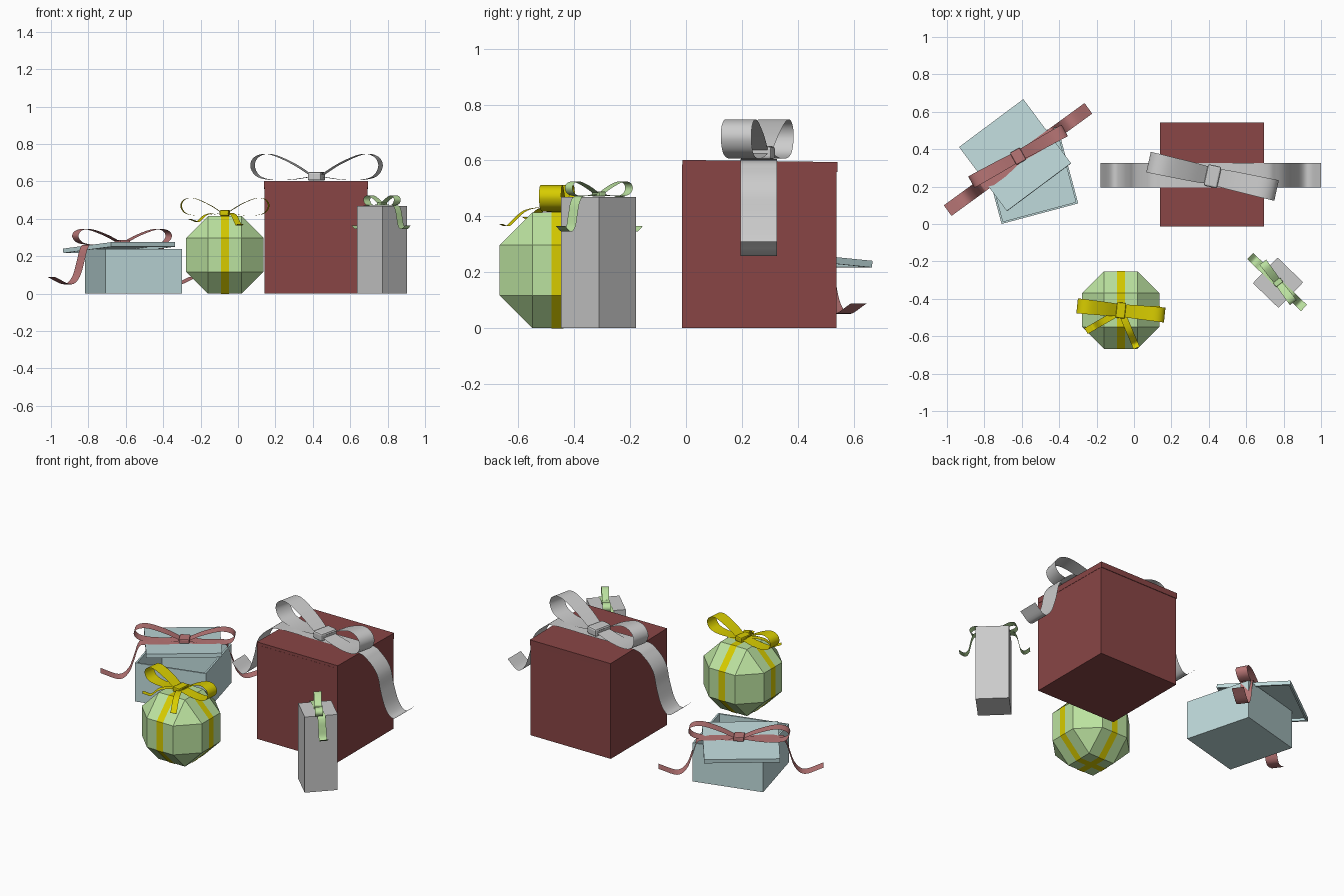
import bpy, bmesh, math
from itertools import product
from mathutils import Matrix, Vector, geometry

if "Cube" in bpy.data.objects:
    bpy.data.objects.remove(bpy.data.objects["Cube"])


def material(name, rgb):
    m = bpy.data.materials.new(name)
    m.diffuse_color = (*rgb, 1)
    m.use_nodes = True
    m.node_tree.nodes["Principled BSDF"].inputs["Base Color"].default_value = m.diffuse_color
    return m


RED = material("dark_red", (0.25, 0.06, 0.06))
TEAL = material("pale_teal", (0.52, 0.70, 0.71))
GREEN = material("light_green", (0.50, 0.76, 0.35))
YELLOW = material("yellow", (0.68, 0.60, 0.0))
PINK = material("dusty_pink", (0.48, 0.18, 0.18))


def finish(name, bm, mat=None, mw=Matrix(), smooth=False):
    me = bpy.data.meshes.new(name)
    bm.to_mesh(me)
    bm.free()
    ob = bpy.data.objects.new(name, me)
    bpy.context.collection.objects.link(ob)
    ob.matrix_world = mw
    if mat:
        me.materials.append(mat)
    if smooth:
        for p in me.polygons:
            p.use_smooth = True
    return ob


def place(x, y, z, deg=0, tilt=0):
    return (Matrix.Translation((x, y, z)) @ Matrix.Rotation(math.radians(deg), 4, 'Z')
            @ Matrix.Rotation(tilt, 4, 'X'))


def box(name, size, mw, mat=None, wall=0, floor=0, flip=False, bevel=0):
    """Box standing on z = 0; with a wall it is hollow and open (flip: open below)."""
    bm = bmesh.new()
    bmesh.ops.create_cube(bm, size=1)
    bmesh.ops.translate(bm, verts=bm.verts, vec=(0, 0, 0.5))
    bmesh.ops.scale(bm, verts=bm.verts, vec=size)
    if wall:
        bm.faces.ensure_lookup_table()
        end = min if flip else max
        f = end(bm.faces, key=lambda f: f.calc_center_median().z)
        bmesh.ops.inset_region(bm, faces=[f], thickness=wall)
        r = bmesh.ops.extrude_discrete_faces(bm, faces=[f])
        depth = size[2] - floor
        bmesh.ops.translate(bm, verts=r['faces'][0].verts, vec=(0, 0, depth if flip else -depth))
    if bevel:
        bmesh.ops.bevel(bm, geom=bm.edges[:], offset=bevel, segments=2, affect='EDGES', profile=0.5)
    return finish(name, bm, mat, mw)


def spline(pts, n=5):
    """Smooth curve through the points."""
    p = [Vector(q) for q in pts]
    p = [2 * p[0] - p[1]] + p + [2 * p[-1] - p[-2]]
    out = []
    for i in range(1, len(p) - 2):
        for k in range(n):
            t = k / n
            h1, h2 = (p[i + 1] - p[i - 1]) / 2, (p[i + 2] - p[i]) / 2
            out.append((2*t**3 - 3*t*t + 1) * p[i] + (t**3 - 2*t*t + t) * h1
                       + (3*t*t - 2*t**3) * p[i + 1] + (t**3 - t*t) * h2)
    return out + [p[-2]]


def strip(name, pts, width, mat, mw=Matrix(), pinch=1.0, n=5):
    """Flat ribbon along a profile in the local xz plane, narrower at both ends by pinch."""
    bm = bmesh.new()
    path = spline([(x, 0, z) for x, z in pts], n) if n else [Vector((x, 0, z)) for x, z in pts]
    rows = []
    for i, c in enumerate(path):
        s = math.sin(math.pi * i / (len(path) - 1)) ** 0.5 if 0 < i < len(path) - 1 else 0
        h = Vector((0, width / 2 * (pinch + (1 - pinch) * s), 0))
        rows.append((bm.verts.new(c - h), bm.verts.new(c + h)))
    for a, b in zip(rows, rows[1:]):
        bm.faces.new((a[0], b[0], b[1], a[1]))
    return finish(name, bm, mat, mw, smooth=n > 0)


LOOP = [(0.08, 0.2), (0.35, 0.62), (0.65, 0.95), (0.83, 1), (0.96, 0.84), (1, 0.52),
        (0.91, 0.17), (0.7, 0.03), (0.4, 0.04), (0.08, 0.15)]


def bow(name, mw, length, height, width, mat=None):
    for side, s in (("left", -1), ("right", 1)):
        strip(f"{name}_bow_loop_{side}", [(s * x * length, z * height) for x, z in LOOP],
              width, mat, mw, pinch=0.8)
    box(f"{name}_bow_knot", (length * 0.21, width * 1.05, height * 0.33), mw, mat, bevel=height * 0.07)


def tails(name, mw, pts, width, mat=None):
    for side, s in (("left", -1), ("right", 1)):
        strip(f"{name}_tail_{side}", [(s * x, z) for x, z in pts], width, mat, mw)


# Large red box with a slightly tilted lid and grey ribbon
box("large_box", (0.552, 0.552, 0.585), place(0.417, 0.262, 0), RED)
box("large_box_lid", (0.555, 0.555, 0.035), place(0.417, 0.264, 0.563, 0, -0.014), RED)
bow("large_box", place(0.42, 0.255, 0.604, -12.5), 0.35, 0.142, 0.112)
tails("large_box", place(0.41, 0.26, 0),
      [(0, 0.604), (0.27, 0.603), (0.35, 0.57), (0.41, 0.50), (0.435, 0.40),
       (0.47, 0.30), (0.52, 0.258), (0.59, 0.31)], 0.13)

# Tall narrow grey box with green ribbon
box("tall_box", (0.19, 0.19, 0.47), place(0.77, -0.314, 0, -44))
bow("tall_box", place(0.77, -0.312, 0.471, -53), 0.135, 0.053, 0.045, GREEN)
tails("tall_box", place(0.765, -0.31, 0, -44),
      [(0, 0.473), (0.10, 0.472), (0.125, 0.45), (0.137, 0.405), (0.148, 0.362),
       (0.17, 0.345), (0.2, 0.365)], 0.046, GREEN)

# Open teal box, with its lid resting askew, and pink ribbon
box("open_box", (0.424, 0.424, 0.24), place(-0.558, 0.26, 0, 15), TEAL, wall=0.015, floor=0.015)
box("open_box_lid", (0.428, 0.428, 0.024), place(-0.635, 0.367, 0.234, 36.7, -0.08), TEAL,
    wall=0.015, floor=0.008, flip=True)
bow("open_box", place(-0.62, 0.362, 0.26, 29), 0.285, 0.085, 0.07, PINK)
tails("open_box", place(-0.62, 0.345, 0, 36),
      [(0, 0.262), (0.21, 0.262), (0.25, 0.245), (0.275, 0.17), (0.305, 0.09),
       (0.36, 0.05), (0.465, 0.088)], 0.07, PINK)

# Faceted green ball: hull of a cube with bevelled edges and corners
C, R, A = Vector((-0.07, -0.46, 0.207)), 0.207, 0.09
bm = bmesh.new()
for axis in range(3):
    for sx, sy, sz in product((-1, 1), repeat=3):
        co = [sx * A, sy * A, sz * A]
        co[axis] *= R / A
        bm.verts.new(co)
bmesh.ops.convex_hull(bm, input=bm.verts)
bmesh.ops.dissolve_limit(bm, angle_limit=0.02, verts=bm.verts, edges=bm.edges)
finish("faceted_ball", bm, GREEN, Matrix.Translation(C))

# Yellow bands round the ball, following its octagonal section
r, a = R + 0.002, A + 0.001
octagon = [(a, r), (r, a), (r, -a), (a, -r), (-a, -r), (-r, -a), (-r, a), (-a, r), (a, r)]
for name, deg in (("side_band", 0), ("front_band", 90)):
    strip(f"ball_{name}", octagon, 0.042, YELLOW, place(*C, deg), n=0)

# Yellow bow and its two short tails
bow("ball", place(-0.07, -0.462, 0.416, -6), 0.235, 0.095, 0.08, YELLOW)
for side, deg, end in (("left", 210, 0.39), ("right", 293, 0.365)):
    strip(f"ball_tail_{side}", [(0, 0.43), (0.06, 0.432), (0.12, 0.42), (0.165, 0.385),
                                (0.19, end), (0.215, end + 0.008)],
          0.036, YELLOW, place(-0.07, -0.465, 0, deg))
